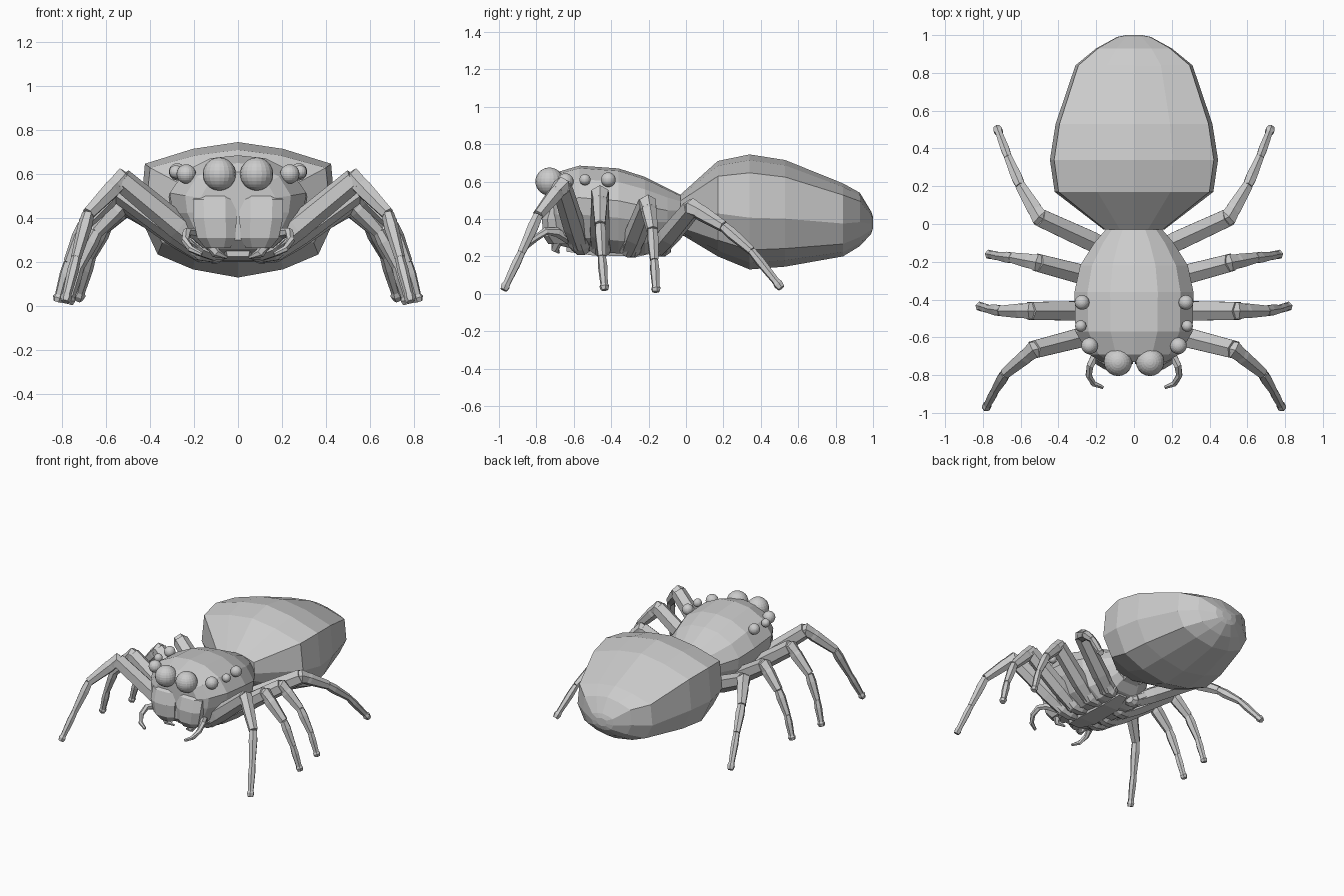
import bpy, bmesh, math
from mathutils import Vector

cube = bpy.data.objects.get("Cube")
if cube:
    bpy.data.objects.remove(cube, do_unlink=True)

grey = bpy.data.materials.new("plain_grey")
grey.use_nodes = True
grey.diffuse_color = (0.6, 0.6, 0.6, 1)
grey.node_tree.nodes["Principled BSDF"].inputs["Base Color"].default_value = (0.6, 0.6, 0.6, 1)


def finish(bm, name):
    bmesh.ops.recalc_face_normals(bm, faces=bm.faces[:])
    mesh = bpy.data.meshes.new(name)
    bm.to_mesh(mesh)
    bm.free()
    mesh.materials.append(grey)
    obj = bpy.data.objects.new(name, mesh)
    bpy.context.collection.objects.link(obj)
    return obj


def skin(bm, rings):
    """Join a row of equal rings with quads and close both ends."""
    loops = [[bm.verts.new(p) for p in ring] for ring in rings]
    n = len(loops[0])
    for a, b in zip(loops, loops[1:]):
        for i in range(n):
            j = (i + 1) % n
            bm.faces.new((a[i], a[j], b[j], b[i]))
    bm.faces.new(loops[0])
    bm.faces.new(loops[-1])


def body(name, profile, stations):
    """Symmetric body: half profile (x, height) fitted to (y, half width, top, bottom)."""
    full = profile + [(-x, h) for x, h in profile[-2:0:-1]]
    bm = bmesh.new()
    skin(bm, [[(x * w, y, low + (top - low) * h) for x, h in full]
              for y, w, top, low in stations])
    return finish(bm, name)


def tube_rings(points, radii, sides=6, tall=1.0):
    rings = []
    for i, p in enumerate(points):
        t = (points[min(i + 1, len(points) - 1)] - points[max(i - 1, 0)]).normalized()
        side = t.cross(Vector((0, 0, 1))).normalized()
        up = side.cross(t)
        ring = []
        for k in range(sides):
            a = math.tau * (k + 0.5) / sides
            ring.append(p + radii[i] * (side * math.cos(a) + up * math.sin(a) * tall))
        rings.append(ring)
    return rings


def side_points(s, path):
    return [Vector((s * x, y, z)) for x, y, z in path]


def eye(name, s, x, y, z, r):
    bm = bmesh.new()
    bmesh.ops.create_uvsphere(bm, u_segments=20, v_segments=14, radius=r)
    bmesh.ops.translate(bm, verts=bm.verts[:], vec=(s * x, y, z))
    return finish(bm, name)


# Abdomen, head section and the waist joining them
body("abdomen",
     [(0, 1), (.46, .95), (.95, .84), (1, .45), (.82, .17), (.46, .06), (0, 0)],
     [(-.03, .16, .53, .32), (.17, .42, .71, .20), (.34, .445, .745, .13),
      (.53, .415, .715, .145), (.84, .31, .59, .20), (.93, .20, .54, .255),
      (.99, .09, .44, .32), (1.0, .04, .41, .35)])

body("head_section",
     [(0, 1), (.4, .97), (.78, .84), (1, .62), (.96, .42), (.76, .15), (.45, 0), (0, 0)],
     [(-.73, .17, .61, .30), (-.69, .24, .65, .26), (-.57, .31, .685, .235),
      (-.36, .315, .67, .215), (-.22, .285, .625, .21), (-.10, .21, .565, .25),
      (-.03, .15, .53, .31)])

body("waist", [(0, 1), (.8, .8), (1, .4), (.6, 0), (0, 0)],
     [(-.12, .10, .50, .27), (.04, .10, .50, .33)])

# Eyes: (x, y, z, radius)
EYES = {
    "main_eye": (.085, -.73, .60, .075),
    "outer_eye": (.235, -.645, .60, .044),
    "small_eye": (.282, -.54, .61, .030),
    "rear_eye": (.275, -.415, .61, .039),
}

# Leg joints from hip to foot tip
LEGS = {
    "front_leg": [(.16, -.57, .27), (.53, -.665, .575), (.68, -.79, .42),
                  (.735, -.88, .22), (.785, -.975, .02)],
    "second_leg": [(.16, -.46, .25), (.55, -.46, .53), (.70, -.46, .37),
                   (.77, -.45, .20), (.82, -.435, .02)],
    "third_leg": [(.15, -.30, .24), (.51, -.205, .48), (.64, -.18, .34),
                  (.72, -.17, .18), (.77, -.16, .01)],
    "rear_leg": [(.12, -.14, .25), (.50, .035, .46), (.60, .20, .36),
                 (.665, .35, .23), (.725, .51, .03)],
}
THICK = [.06, .044, .033, .026]

for s, tag in ((1, "left_"), (-1, "right_")):
    for name, spec in EYES.items():
        eye(tag + name, s, *spec)

    for name, path in LEGS.items():
        joints = side_points(s, path)
        bm = bmesh.new()
        # Each segment is a slightly swollen prism
        for i, r in enumerate(THICK):
            a, b = joints[i], joints[i + 1]
            end = .9 if i == 0 else .72
            skin(bm, tube_rings([a, a.lerp(b, .3), b], [r * .85, r, r * end]))
        # Knee block bridging the first two segments
        knee, after = joints[1], joints[2]
        before = joints[0].lerp(knee, .93)
        skin(bm, tube_rings([before, knee, knee.lerp(after, .2)], [.045, .052, .042]))
        # Foot pad
        tip = joints[3].lerp(joints[4], .78)
        skin(bm, tube_rings([tip, tip.lerp(joints[4], .5), joints[4]], [.017, .027, .02]))
        finish(bm, tag + name)

        # Hip block under the body
        hip = joints[0]
        inner = Vector((s * .06, hip.y + .02, .23))
        outer = hip.lerp(joints[1], .22)
        bm = bmesh.new()
        skin(bm, tube_rings([inner, inner.lerp(hip, .4), hip, outer],
                            [.03, .055, .062, .05], 8, .8))
        finish(bm, tag + name + "_hip")

    # Jaw: stacked sections (z, inner x, outer x, front y, back y)
    rings = []
    for z, x0, x1, front, back in ((.51, .025, .18, -.72, -.62), (.485, .008, .205, -.745, -.60),
                                   (.40, .006, .205, -.77, -.60), (.31, .012, .185, -.765, -.61),
                                   (.265, .035, .15, -.735, -.64)):
        c = (x1 - x0) * .25
        m = front + .03
        rings.append([(s * x, y, z) for x, y in (
            (x0, m), (x0 + c, front), (x1 - c, front), (x1, m), (x1, back), (x0, back))])
    bm = bmesh.new()
    skin(bm, rings)
    finish(bm, tag + "jaw")

    # Fang under the jaw, then the curled feeler beside it
    bm = bmesh.new()
    skin(bm, tube_rings(side_points(s, [(.12, -.69, .28), (.10, -.70, .24), (.05, -.68, .22)]),
                        [.03, .022, .006]))
    finish(bm, tag + "fang")
    bm = bmesh.new()
    skin(bm, tube_rings(
        side_points(s, [(.15, -.62, .29), (.20, -.69, .33), (.232, -.75, .335),
                        (.24, -.80, .30), (.215, -.845, .26), (.165, -.865, .235)]),
        [.03, .026, .021, .018, .016, .010]))
    finish(bm, tag + "feeler")

# Mouth plate between the hips
body("belly_plate", [(0, 1), (1, 1), (.8, 0), (0, 0)],
     [(-.64, .06, .28, .225), (-.50, .09, .26, .205), (-.25, .08, .26, .20), (-.12, .04, .28, .23)])
